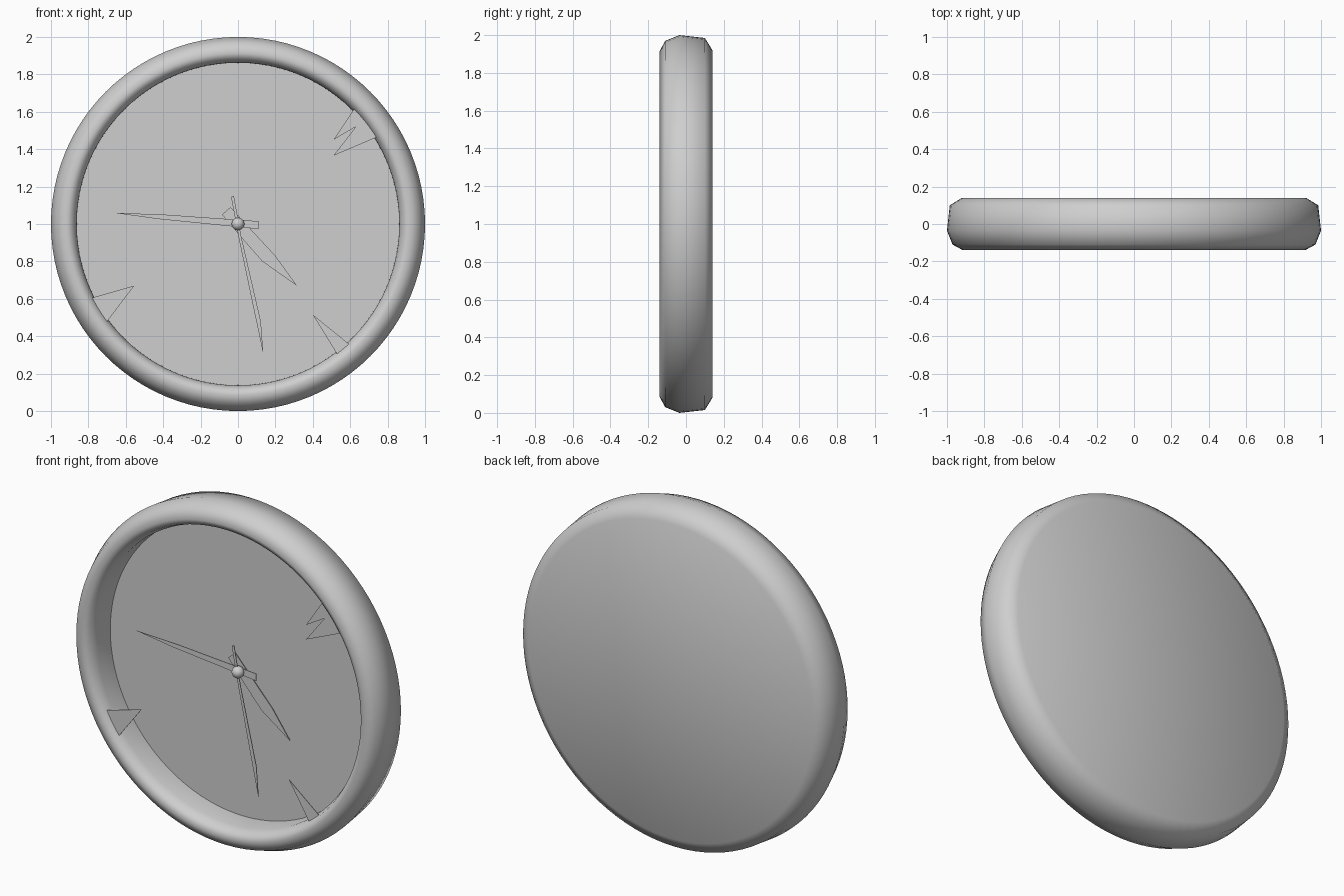
import bpy, bmesh, math
from mathutils import Vector, Matrix

cube = bpy.data.objects.get("Cube")
if cube:
    bpy.data.objects.remove(cube, do_unlink=True)

grey = bpy.data.materials.new("plain grey")
grey.use_nodes = True
colour = (0.62, 0.62, 0.62, 1)
grey.diffuse_color = colour
grey.node_tree.nodes["Principled BSDF"].inputs["Base Color"].default_value = colour

CENTRE = Vector((0, 0, 1))


def finish(name, bm, smooth=None):
    """Turn a bmesh into a named, coloured object."""
    bmesh.ops.remove_doubles(bm, verts=bm.verts, dist=1e-5)
    bmesh.ops.recalc_face_normals(bm, faces=bm.faces)
    mesh = bpy.data.meshes.new(name)
    bm.to_mesh(mesh)
    bm.free()
    mesh.materials.append(grey)
    obj = bpy.data.objects.new(name, mesh)
    bpy.context.collection.objects.link(obj)
    if smooth:
        bpy.ops.object.select_all(action='DESELECT')
        obj.select_set(True)
        bpy.context.view_layer.objects.active = obj
        bpy.ops.object.shade_smooth_by_angle(angle=math.radians(smooth))
    return obj


def lathe(name, profile, smooth, steps=96):
    """Spin (radius, y) points about the clock's axis."""
    bm = bmesh.new()
    verts = [bm.verts.new((r, y, 1)) for r, y in profile]
    edges = [bm.edges.new(pair) for pair in zip(verts, verts[1:])]
    bmesh.ops.spin(bm, geom=verts + edges, cent=CENTRE, axis=(0, 1, 0),
                   angle=math.tau, steps=steps)
    return finish(name, bm, smooth)


def plate(name, outline, y, thickness=0.004):
    """Thin flat plate from an (x, z) outline, facing the front."""
    bm = bmesh.new()
    face = bm.faces.new([bm.verts.new((x, y, z)) for x, z in outline])
    out = bmesh.ops.extrude_face_region(bm, geom=[face])["geom"]
    moved = [v for v in out if isinstance(v, bmesh.types.BMVert)]
    bmesh.ops.translate(bm, verts=moved, vec=(0, thickness, 0))
    return finish(name, bm)


# Case: rounded rim, straight inner wall and flat back
lathe("case", [(0, 0.14), (0.92, 0.14), (0.985, 0.1), (1, -0.035),
               (0.97, -0.11), (0.915, -0.14), (0.88, -0.12),
               (0.863, -0.07), (0.862, 0.055)], 60)

# Dial set back inside the rim
lathe("dial", [(0, 0.05), (0.865, 0.05)], 30)

# Hands, stacked from back to front
plate("hour_hand", [(-0.085, 1.05), (0.02, 0.925), (0.13, 0.8), (0.315, 0.67),
                    (0.2, 0.83), (0.07, 0.97), (-0.04, 1.09)], 0.03)
plate("minute_hand", [(0.11, 0.973), (-0.43, 1.027), (-0.665, 1.06),
                      (-0.39, 1.05), (0.11, 1.015)], 0.01)
plate("second_hand", [(-0.037, 1.145), (0.005, 0.92), (0.135, 0.305),
                      (0.122, 0.48), (0.018, 0.93), (-0.022, 1.15)], -0.005)

# Round hub cap
bm = bmesh.new()
bmesh.ops.create_uvsphere(bm, u_segments=24, v_segments=12, radius=0.034,
                          matrix=Matrix.Translation(CENTRE))
finish("hub", bm, 60)

# Pointed markers rooted in the rim
plate("upper_marker", [(0.63, 1.63), (0.51, 1.45), (0.63, 1.52),
                       (0.51, 1.365), (0.78, 1.48)], -0.1)
plate("left_lower_marker", [(0.4, 0.515), (0.545, 0.28), (0.61, 0.345)], -0.1)
plate("right_lower_marker", [(-0.555, 0.67), (-0.8, 0.6), (-0.71, 0.465)], -0.1)
